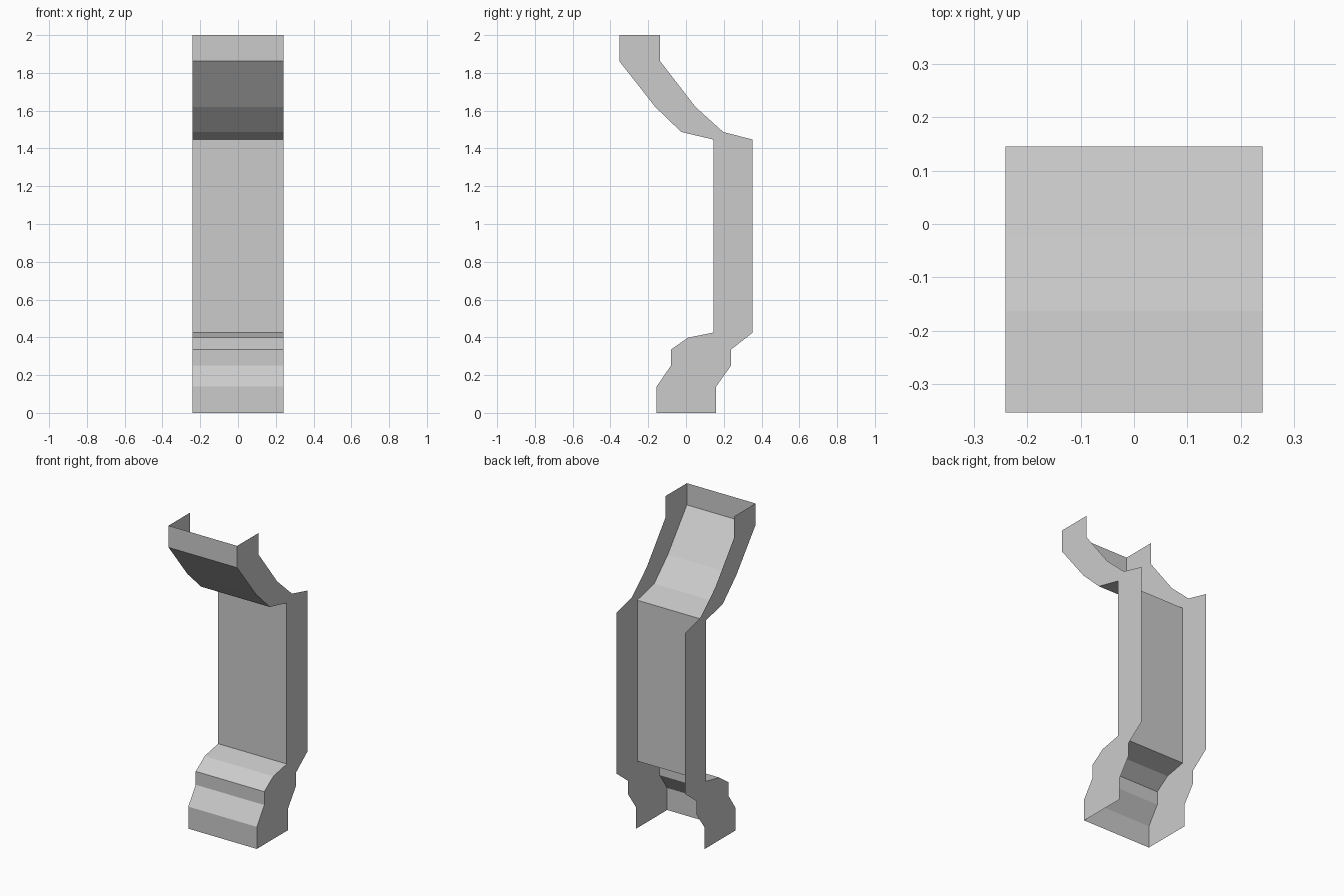
import bpy

if "Cube" in bpy.data.objects:
    bpy.data.objects.remove(bpy.data.objects["Cube"])

HALF_W = 0.241

# Side profile (y, z), bottom to top
front = [(-0.155, 0), (-0.155, 0.14), (-0.08, 0.25), (-0.08, 0.335), (0.01, 0.398),
         (0.145, 0.425), (0.145, 1.447), (-0.025, 1.487), (-0.163, 1.62),
         (-0.353, 1.862), (-0.353, 2.0)]
back = [(0.16, 0), (0.16, 0.14), (0.238, 0.25), (0.238, 0.335), (0.353, 0.425),
        (0.353, 1.447), (0.197, 1.487), (0.05, 1.62), (-0.137, 1.862), (-0.137, 2.0)]


def add_mesh(name, verts, faces):
    mesh = bpy.data.meshes.new(name)
    mesh.from_pydata(verts, [], faces)
    mesh.update()
    obj = bpy.data.objects.new(name, mesh)
    bpy.context.collection.objects.link(obj)
    return obj


# Moulded front sheet: front profile swept across the width
verts = [(x, y, z) for y, z in front for x in (-HALF_W, HALF_W)]
faces = [(2 * i, 2 * i + 1, 2 * i + 3, 2 * i + 2) for i in range(len(front) - 1)]
add_mesh("front_moulding", verts, faces)

# Thin side panels; back, top and bottom stay open
outline = front[::-1] + back
for name, side in (("right_side_panel", 1), ("left_side_panel", -1)):
    loop = outline[::side]
    add_mesh(name, [(side * HALF_W, y, z) for y, z in loop], [tuple(range(len(loop)))])
